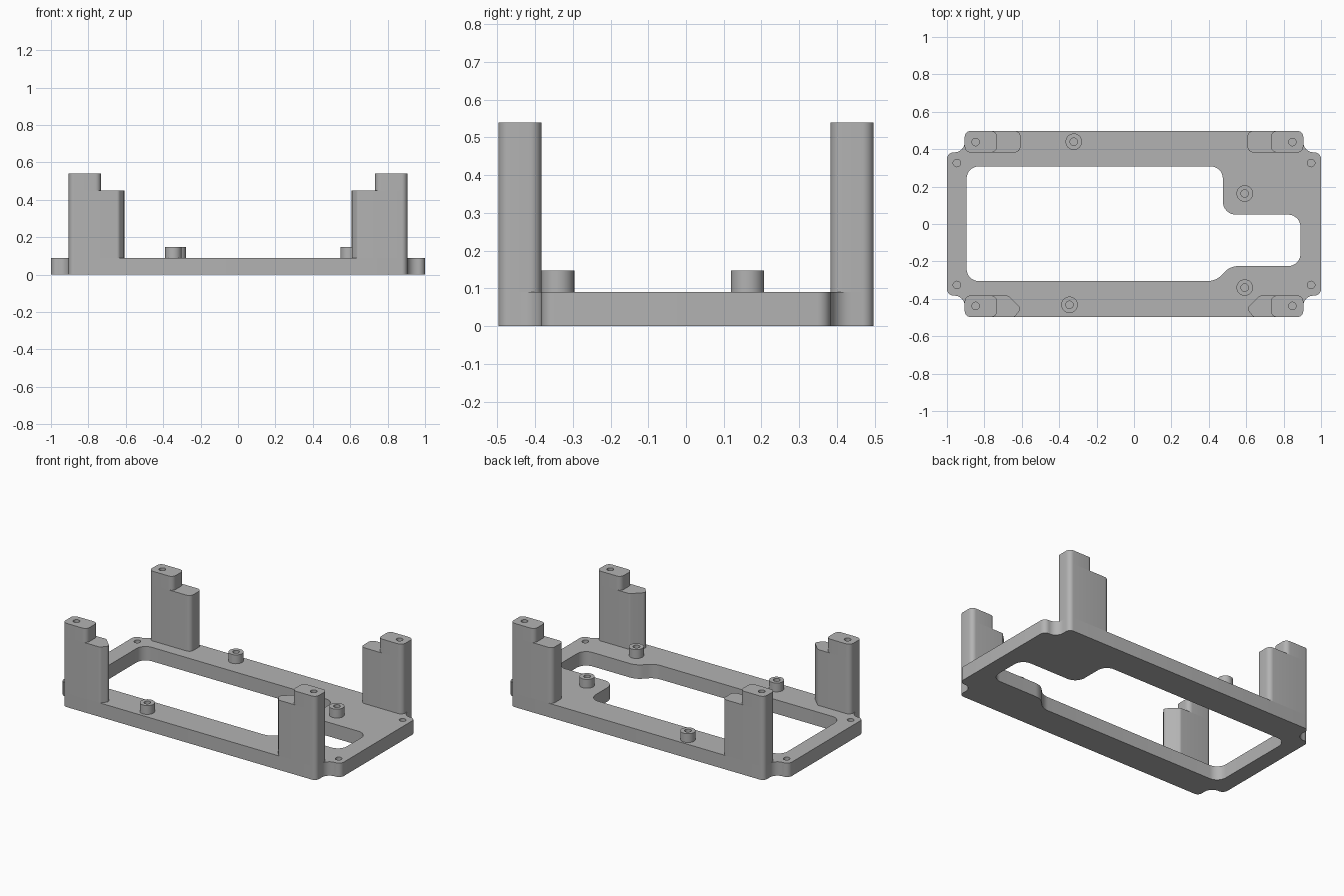
import bpy, bmesh, math
from mathutils import Vector

cube = bpy.data.objects.get("Cube")
if cube:
    bpy.data.objects.remove(cube, do_unlink=True)

grey = bpy.data.materials.new("plain grey")
grey.use_nodes = True
colour = (0.45, 0.45, 0.45, 1)
grey.diffuse_color = colour
grey.node_tree.nodes["Principled BSDF"].inputs["Base Color"].default_value = colour


def rounded(corners, steps=8):
    """Outline from (x, y, radius) corners, each replaced by a fillet arc."""
    points = []
    for i, (x, y, r) in enumerate(corners):
        p = Vector((x, y))
        a = (Vector(corners[i - 1][:2]) - p).normalized()
        b = (Vector(corners[(i + 1) % len(corners)][:2]) - p).normalized()
        half = a.angle(b) / 2
        centre = p + (a + b).normalized() * r / math.sin(half)
        start = p + a * r / math.tan(half) - centre
        end = p + b * r / math.tan(half) - centre
        sweep = math.pi - 2 * half
        for k in range(steps + 1):
            t = k / steps
            points.append(centre + (start * math.sin((1 - t) * sweep)
                                    + end * math.sin(t * sweep)) / math.sin(sweep))
    return points


def circle(x, y, r, n=32):
    return [Vector((x + r * math.cos(math.tau * k / n),
                    y + r * math.sin(math.tau * k / n))) for k in range(n)]


def prism(name, outline, z0, z1, windows=(), bores=(), depth=0.06):
    """Extruded outline with through windows and blind bores in the top."""
    bm = bmesh.new()

    def ring(points, z):
        verts = [bm.verts.new((p.x, p.y, z)) for p in points]
        edges = [bm.edges.new((v, verts[i - 1])) for i, v in enumerate(verts)]
        return verts, edges

    def wall(low, high):
        for i in range(len(low)):
            bm.faces.new((low[i - 1], low[i], high[i], high[i - 1]))

    top_edges, bottom_edges, walls = [], [], []
    for loop in (outline, *windows):
        low, high = ring(loop, z0), ring(loop, z1)
        bottom_edges += low[1]
        top_edges += high[1]
        walls.append((low[0], high[0]))
    floors = []
    for loop in bores:
        low, high = ring(loop, z1 - depth), ring(loop, z1)
        top_edges += high[1]
        walls.append((low[0], high[0]))
        floors.append(low[0])
    for edges, z in ((top_edges, 1), (bottom_edges, -1)):
        bmesh.ops.triangle_fill(bm, edges=edges, use_beauty=True, normal=(0, 0, z))
    for low, high in walls:
        wall(low, high)
    for floor in floors:
        bm.faces.new(floor)
    bmesh.ops.recalc_face_normals(bm, faces=bm.faces)
    mesh = bpy.data.meshes.new(name)
    bm.to_mesh(mesh)
    bm.free()
    mesh.materials.append(grey)
    obj = bpy.data.objects.new(name, mesh)
    bpy.context.collection.objects.link(obj)
    bpy.ops.object.select_all(action='DESELECT')
    obj.select_set(True)
    bpy.context.view_layer.objects.active = obj
    bpy.ops.object.shade_smooth_by_angle(angle=math.radians(30))


PLATE, STEP, TOP = 0.09, 0.45, 0.54
EDGE, INNER, END = 0.497, 0.383, 0.905
QUADRANTS = [(1, 1), (-1, 1), (-1, -1), (1, -1)]

# Base frame: notched corners, shaped window, blind corner screw holes
quarter = [(1, INNER, 0.035), (END, INNER, 0.055), (END, EDGE, 0.03)]
outer = []
for sx, sy in QUADRANTS:
    part = quarter if sx * sy > 0 else quarter[::-1]
    outer += [(sx * x, sy * y, r) for x, y, r in part]
window = [(-0.895, 0.308, 0.065), (0.475, 0.308, 0.065), (0.475, 0.05, 0.07),
          (0.89, 0.05, 0.065), (0.89, -0.225, 0.065), (0.515, -0.225, 0.1),
          (0.437, -0.305, 0.1), (-0.895, -0.305, 0.065)]
prism("base_frame", rounded(outer), 0, PLATE, [rounded(window)],
      [circle(sx * 0.947, sy * 0.326, 0.02) for sx, sy in QUADRANTS])

# Corner posts: stepped, the front pair chamfered on the inside corner
for sx, sy in QUADRANTS:
    side = ("back" if sy > 0 else "front") + ("_left" if sx > 0 else "_right")
    if sy > 0:
        inside = [(0.607, INNER, 0.03), (0.607, EDGE, 0.03)]
    else:
        inside = [(0.672, INNER, 0.02), (0.602, 0.452, 0.02), (0.638, EDGE, 0.02)]
    ends = [(END, EDGE, 0.03), (END, INNER, 0.03)]
    lower = [(sx * x, sy * y, r) for x, y, r in ends + inside]
    upper = [(sx * x, sy * y, r) for x, y, r in
             ends + [(0.733, INNER, 0.03), (0.733, EDGE, 0.03)]]
    prism(side + "_post", rounded(lower), PLATE, STEP)
    prism(side + "_post_top", rounded(upper), STEP, TOP,
          bores=[circle(sx * 0.847, sy * 0.438, 0.02)], depth=0.085)

# Screw bosses standing on the frame
for name, x, y in [("back_boss", -0.322, 0.44), ("front_boss", -0.345, -0.432),
                   ("left_back_boss", 0.592, 0.163), ("left_front_boss", 0.592, -0.34)]:
    prism(name, circle(x, y, 0.044), PLATE, 0.147, bores=[circle(x, y, 0.02)], depth=0.055)
